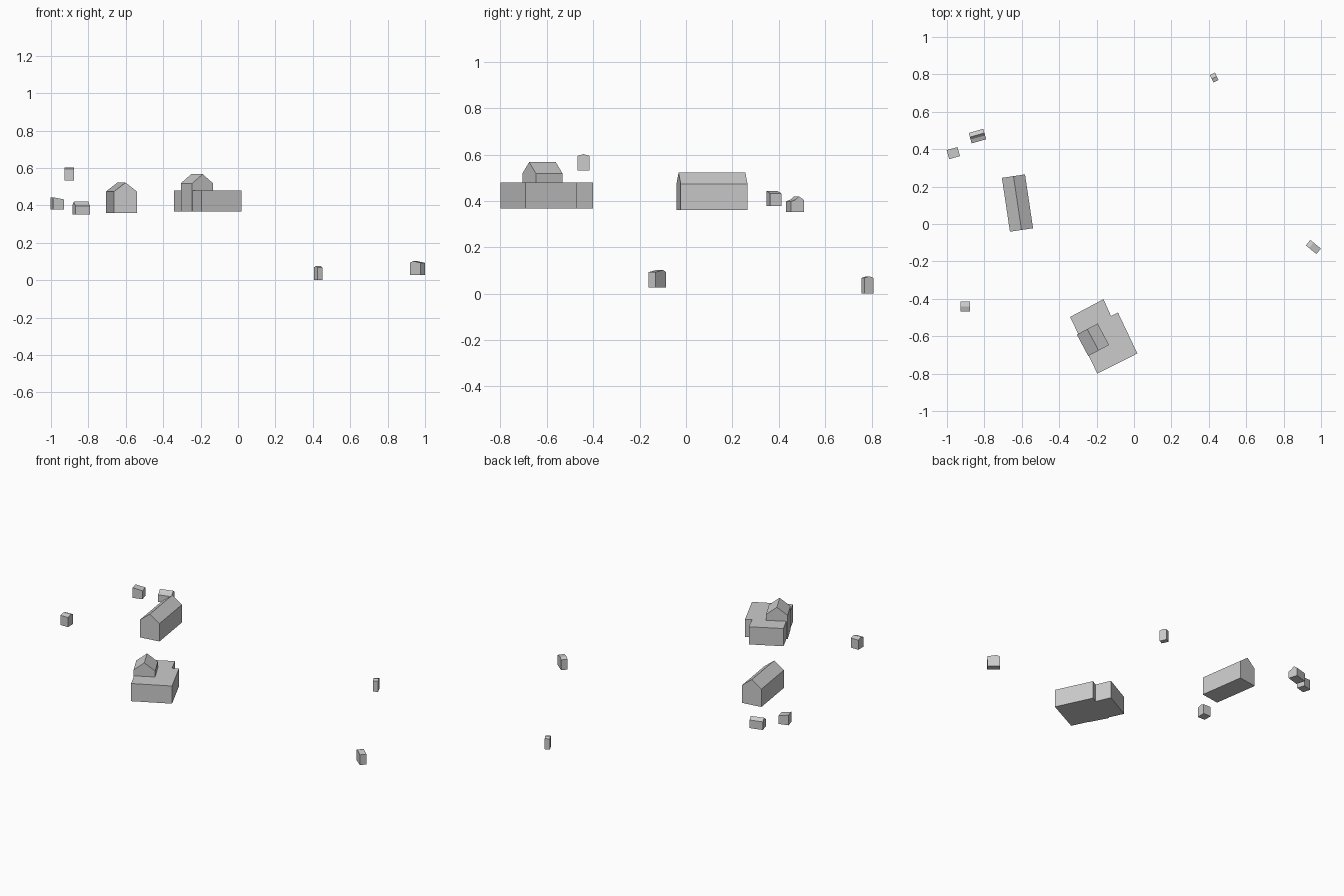
import bpy, bmesh
from math import radians
from mathutils import Matrix

if "Cube" in bpy.data.objects:
    bpy.data.objects.remove(bpy.data.objects["Cube"])


def prism(name, base, depth):
    """Extrude a closed list of 3D points along the vector depth."""
    bm = bmesh.new()
    face = bm.faces.new([bm.verts.new(p) for p in base])
    ext = bmesh.ops.extrude_face_region(bm, geom=[face], use_keep_orig=True)
    moved = [e for e in ext["geom"] if isinstance(e, bmesh.types.BMVert)]
    bmesh.ops.translate(bm, verts=moved, vec=depth)
    bmesh.ops.recalc_face_normals(bm, faces=bm.faces)
    mesh = bpy.data.meshes.new(name)
    bm.to_mesh(mesh)
    bm.free()
    ob = bpy.data.objects.new(name, mesh)
    bpy.context.collection.objects.link(ob)
    return ob


def house(name, x, y, angle, width, length, z0, roof):
    """House with a roof outline (fraction across width, height), extruded along its length."""
    outline = [(0, z0)] + roof + [(1, z0)]
    ob = prism(name, [((f - 0.5) * width, -length / 2, z) for f, z in outline], (0, length, 0))
    ob.data.transform(Matrix.Translation((x, y, 0)) @ Matrix.Rotation(radians(angle), 4, 'Z'))


def gable(eave, ridge, at=0.5):
    return [(0, eave), (at, ridge), (1, eave)]


# Long gabled barn
house("barn", -0.623, 0.112, 8.5, 0.125, 0.291, 0.36, gable(0.474, 0.522))

# Flat-roofed main building with a stepped corner
plan = [(-0.342, -0.497), (-0.163, -0.402), (-0.123, -0.492), (-0.086, -0.473),
        (0.018, -0.692), (-0.196, -0.80)]
prism("main_building", [(x, y, 0.367) for x, y in plan], (0, 0, 0.113))

# Gabled wing rising through the flat roof
house("gabled_wing", -0.2195, -0.619, 28, 0.126, 0.13, 0.367, gable(0.518, 0.567))

# Small outlying sheds
house("lean_to_shed", -0.966, 0.379, 16, 0.06, 0.05, 0.378, [(0, 0.443), (1, 0.432)])
house("stepped_roof_shed", -0.837, 0.47, 106, 0.058, 0.081, 0.352,
      [(0, 0.398), (0.37, 0.406), (0.6, 0.42), (1, 0.404)])
house("west_shed", -0.902, -0.442, 90, 0.053, 0.052, 0.532, gable(0.594, 0.602))
house("north_shed", 0.429, 0.783, 116, 0.044, 0.03, 0.0, gable(0.068, 0.075))
house("east_shed", 0.959, -0.123, -39, 0.073, 0.038, 0.027, gable(0.093, 0.102, 0.3))
